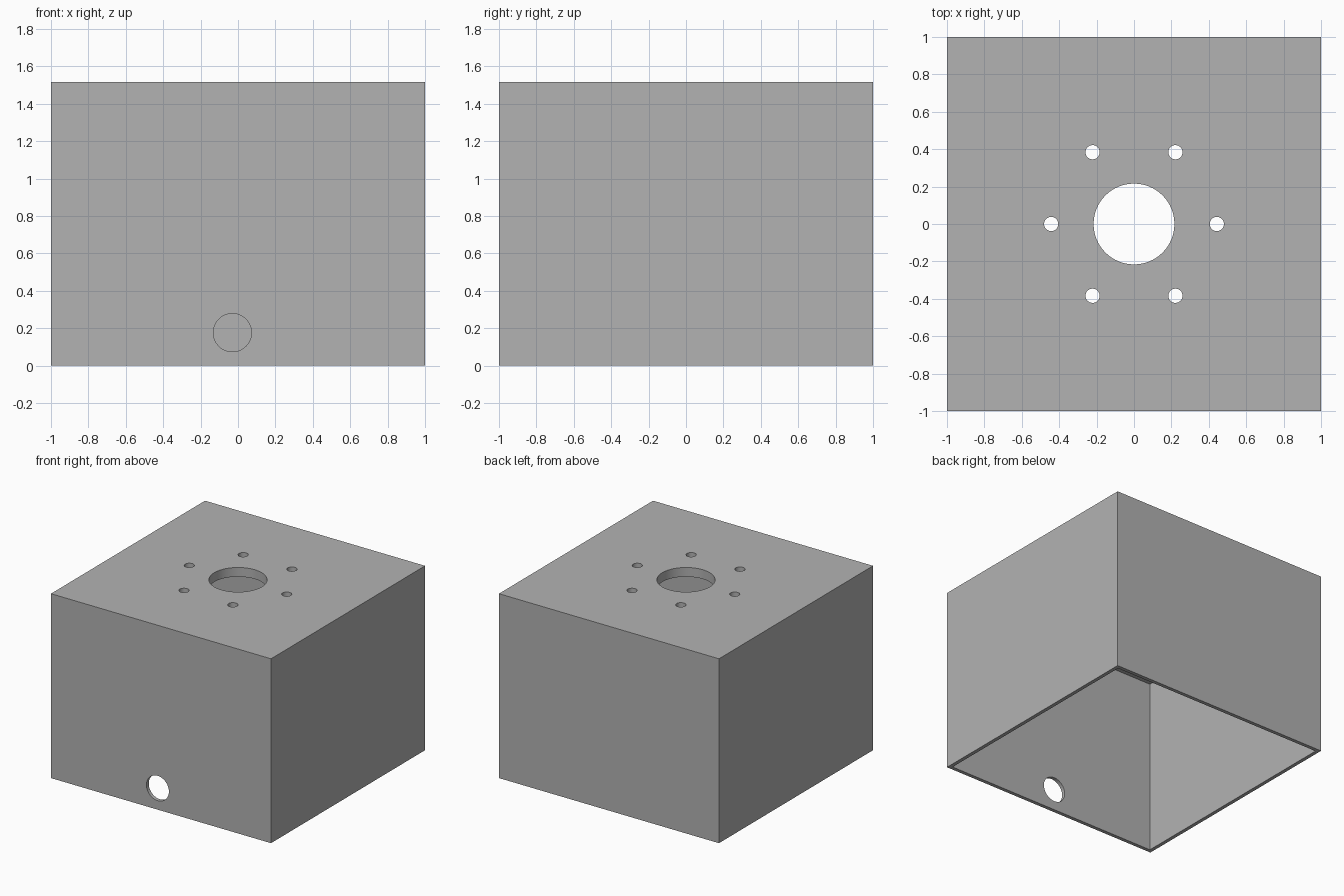
import bpy
from math import cos, sin, pi

default = bpy.data.objects.get("Cube")
if default:
    bpy.data.objects.remove(default, do_unlink=True)

SIZE, HEIGHT = 2.0, 1.515
WALL, ROOF = 0.03, 0.076

# One plain grey for the whole enclosure
grey = bpy.data.materials.new("plain grey")
grey.use_nodes = True
colour = (0.448, 0.448, 0.448, 1)
grey.diffuse_color = colour
grey.node_tree.nodes["Principled BSDF"].inputs["Base Color"].default_value = colour


def box(name, width, bottom, top):
    bpy.ops.mesh.primitive_cube_add(size=1, location=(0, 0, (bottom + top) / 2))
    ob = bpy.context.object
    ob.name = name
    ob.scale = (width, width, top - bottom)
    bpy.ops.object.transform_apply(location=True, scale=True)
    return ob


def drill(name, radius, depth, location, rotation=(0, 0, 0)):
    bpy.ops.mesh.primitive_cylinder_add(vertices=64, radius=radius, depth=depth,
                                        location=location, rotation=rotation)
    ob = bpy.context.object
    ob.name = name
    return ob


def cut(target, cutter):
    cutter.hide_render = True
    mod = target.modifiers.new("cut", 'BOOLEAN')
    mod.operation = 'DIFFERENCE'
    mod.solver = 'EXACT'
    mod.object = cutter
    bpy.ops.object.select_all(action='DESELECT')
    target.select_set(True)
    bpy.context.view_layer.objects.active = target
    bpy.ops.object.modifier_apply(modifier=mod.name)
    bpy.data.objects.remove(cutter, do_unlink=True)


# Box with an open underside
enclosure = box("enclosure", SIZE, 0, HEIGHT)
enclosure.data.materials.append(grey)
cut(enclosure, box("cavity_cutter", SIZE - 2 * WALL, -0.2, HEIGHT - ROOF))

# Large centre hole in the roof, with a ring of six bolt holes
cut(enclosure, drill("centre_cutter", 0.216, 0.4, (0, 0, HEIGHT)))
for i in range(6):
    angle = i * pi / 3
    spot = (0.443 * cos(angle), 0.443 * sin(angle), HEIGHT)
    cut(enclosure, drill("bolt_cutter", 0.038, 0.4, spot))

# Cable hole low in the front wall
cut(enclosure, drill("cable_cutter", 0.102, 0.3, (-0.03, -SIZE / 2, 0.176), (pi / 2, 0, 0)))

# Smooth hole walls, sharp edges elsewhere
bpy.ops.object.select_all(action='DESELECT')
enclosure.select_set(True)
bpy.context.view_layer.objects.active = enclosure
bpy.ops.object.shade_smooth_by_angle(angle=pi / 6)
